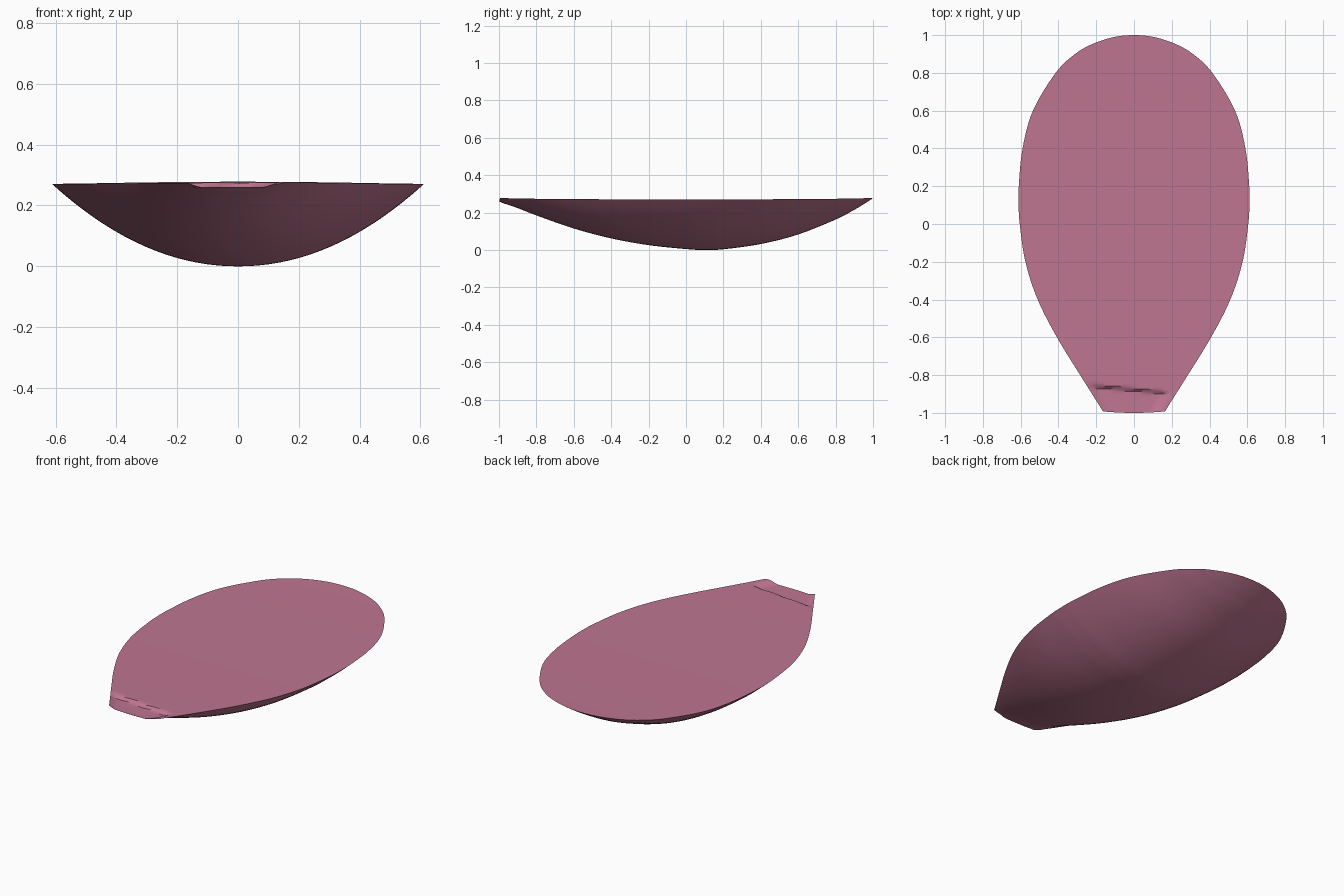
import bpy, bmesh
from mathutils import Vector

if "Cube" in bpy.data.objects:
    bpy.data.objects.remove(bpy.data.objects["Cube"])

# Stations front to back: y, half width, keel height
STATIONS = [Vector(p) for p in (
    (-0.992, 0.165, 0.260), (-0.97, 0.178, 0.250), (-0.90, 0.222, 0.224),
    (-0.80, 0.285, 0.185), (-0.60, 0.408, 0.115), (-0.40, 0.510, 0.062),
    (-0.20, 0.575, 0.026), (0.0, 0.605, 0.005), (0.10, 0.611, 0.0),
    (0.20, 0.610, 0.004), (0.40, 0.590, 0.032), (0.60, 0.535, 0.083),
    (0.80, 0.415, 0.163), (0.90, 0.312, 0.215), (0.955, 0.215, 0.248),
    (0.99, 0.105, 0.271), (1.0, 0.0, 0.278))]
STEPS, NX = 6, 36


def spline(pts, steps):
    """Catmull-Rom curve through the stations, mirrored across the round tip."""
    tip = pts[-2].copy()
    tip.y *= -1
    p = [2 * pts[0] - pts[1]] + pts + [tip]
    out = []
    for i in range(1, len(p) - 2):
        a, b, c, d = p[i - 1:i + 3]
        for k in range(steps):
            t = k / steps
            out.append(0.5 * (2 * b + (c - a) * t + (2 * a - 5 * b + 4 * c - d) * t * t
                              + (3 * b - a - 3 * c + d) * t ** 3))
    return out + [pts[-1]]


def ramp(v, lo, hi):
    t = min(1, max(0, (v - lo) / (hi - lo)))
    return t * t * (3 - 2 * t)


def dip(x, y):
    """Shallow trapezoid recess at the narrow lip."""
    edge = -0.864 - 0.09 * (x + 0.04)
    side = 0.18 + 0.6 * (y + 0.97)
    return 0.017 * ramp(edge - y, 0, 0.02) * ramp(side - abs(x + 0.02), 0, 0.07)


bm = bmesh.new()
top, bottom = [], []
rows = spline(STATIONS, STEPS)
for y, w, keel in rows[:-1]:
    rim = 0.271 + 0.007 * y ** 4
    t_row, b_row = [], []
    for i in range(NX + 1):
        u = -1 + 2 * i / NX
        x = u * w
        yy = y - 0.008 * (1 - u * u) * ramp(-y, 0.9, 0.99)
        t = bm.verts.new((x, yy, rim - dip(x, y)))
        z = min(keel + (rim - keel) * abs(u) ** 2.05, t.co.z - 0.001)
        b_row.append(t if i in (0, NX) else bm.verts.new((x, yy, z)))
        t_row.append(t)
    top.append(t_row)
    bottom.append(b_row)
tip = bm.verts.new((0, 1.0, 0.278))


def face(*verts):
    unique = list(dict.fromkeys(verts))
    if len(unique) > 2:
        bm.faces.new(unique)


# Flat top and dished underside
for g in (top, bottom):
    for a, b in zip(g, g[1:]):
        for i in range(NX):
            face(a[i], a[i + 1], b[i + 1], b[i])
    for i in range(NX):
        face(g[-1][i], g[-1][i + 1], tip)
# Thin front edge of the lip
for i in range(NX):
    face(top[0][i], top[0][i + 1], bottom[0][i + 1], bottom[0][i])
bmesh.ops.recalc_face_normals(bm, faces=bm.faces)

mesh = bpy.data.meshes.new("filled_bowl")
bm.to_mesh(mesh)
bm.free()
bowl = bpy.data.objects.new("filled_bowl", mesh)
bpy.context.collection.objects.link(bowl)
mat = bpy.data.materials.new("dusty_pink")
mat.diffuse_color = (0.52, 0.18, 0.28, 1)
mat.use_nodes = True
mat.node_tree.nodes["Principled BSDF"].inputs["Base Color"].default_value = mat.diffuse_color
mesh.materials.append(mat)
bpy.context.view_layer.objects.active = bowl
bowl.select_set(True)
bpy.ops.object.shade_smooth_by_angle(angle=0.52)
